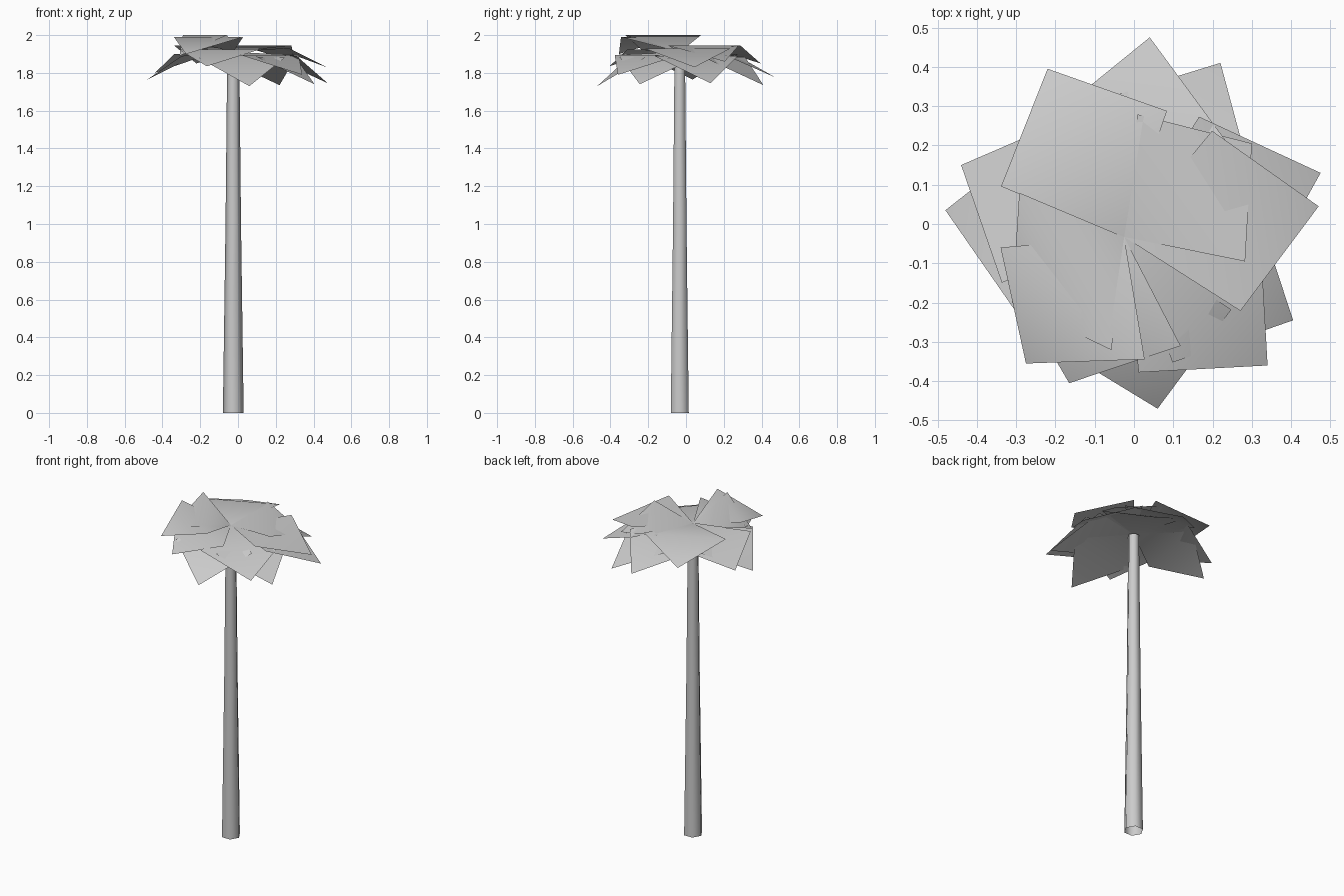
import bpy, bmesh, math
from mathutils import Vector

if "Cube" in bpy.data.objects:
    bpy.data.objects.remove(bpy.data.objects["Cube"])

grey = bpy.data.materials.new("light_grey")
grey.diffuse_color = (0.6, 0.6, 0.6, 1)
grey.use_nodes = True
grey.node_tree.nodes["Principled BSDF"].inputs["Base Color"].default_value = grey.diffuse_color

CENTRE = Vector((-0.025, -0.033, 1.91))
HALF_WIDTH = 0.232


def finish(bm, name):
    me = bpy.data.meshes.new(name)
    bm.to_mesh(me)
    bm.free()
    for p in me.polygons:
        p.use_smooth = True
    me.materials.append(grey)
    ob = bpy.data.objects.new(name, me)
    bpy.context.collection.objects.link(ob)
    return ob


# Trunk: open six-sided tapering tube
bm = bmesh.new()
rings = []
for z, r in ((0, 0.055), (1.0, 0.041), (1.9, 0.032)):
    rings.append([bm.verts.new((CENTRE.x + r * math.cos(i * math.pi / 3),
                                CENTRE.y + r * math.sin(i * math.pi / 3), z))
                  for i in range(6)])
for low, high in zip(rings, rings[1:]):
    for i in range(6):
        j = (i + 1) % 6
        bm.faces.new((low[i], low[j], high[j], high[i]))
finish(bm, "trunk")

# Fronds: square leaves hung from one corner, folded across the middle
# (tip x, tip y, tip z, fold z)
FRONDS = [
    (-0.22, 0.395, 1.85, 1.945),
    (0.30, 0.205, 1.86, 1.945),
    (-0.31, -0.20, 1.89, 2.0),
    (-0.275, -0.355, 1.90, 1.99),
    (-0.165, -0.405, 1.835, 1.925),
    (0.47, 0.045, 1.83, 1.93),
    (0.34, -0.36, 1.79, 1.895),
    (0.405, -0.245, 1.74, 1.885),
    (0.06, -0.47, 1.73, 1.88),
    (0.475, 0.13, 1.745, 1.89),
    (0.22, 0.41, 1.735, 1.885),
    (0.04, 0.475, 1.775, 1.895),
    (-0.48, 0.035, 1.765, 1.89),
    (-0.44, 0.15, 1.80, 1.90),
]
for n, (x, y, z, fold) in enumerate(FRONDS):
    tip = Vector((x, y, z))
    out = Vector((x - CENTRE.x, y - CENTRE.y, 0))
    side = Vector((-out.y, out.x, 0)).normalized() * HALF_WIDTH
    mid = CENTRE + out * 0.525
    mid.z = fold
    bm = bmesh.new()
    c, r, t, l = [bm.verts.new(p) for p in (CENTRE, mid - side, tip, mid + side)]
    bm.faces.new((c, r, l))
    bm.faces.new((r, t, l))
    finish(bm, f"frond_{n + 1}")
